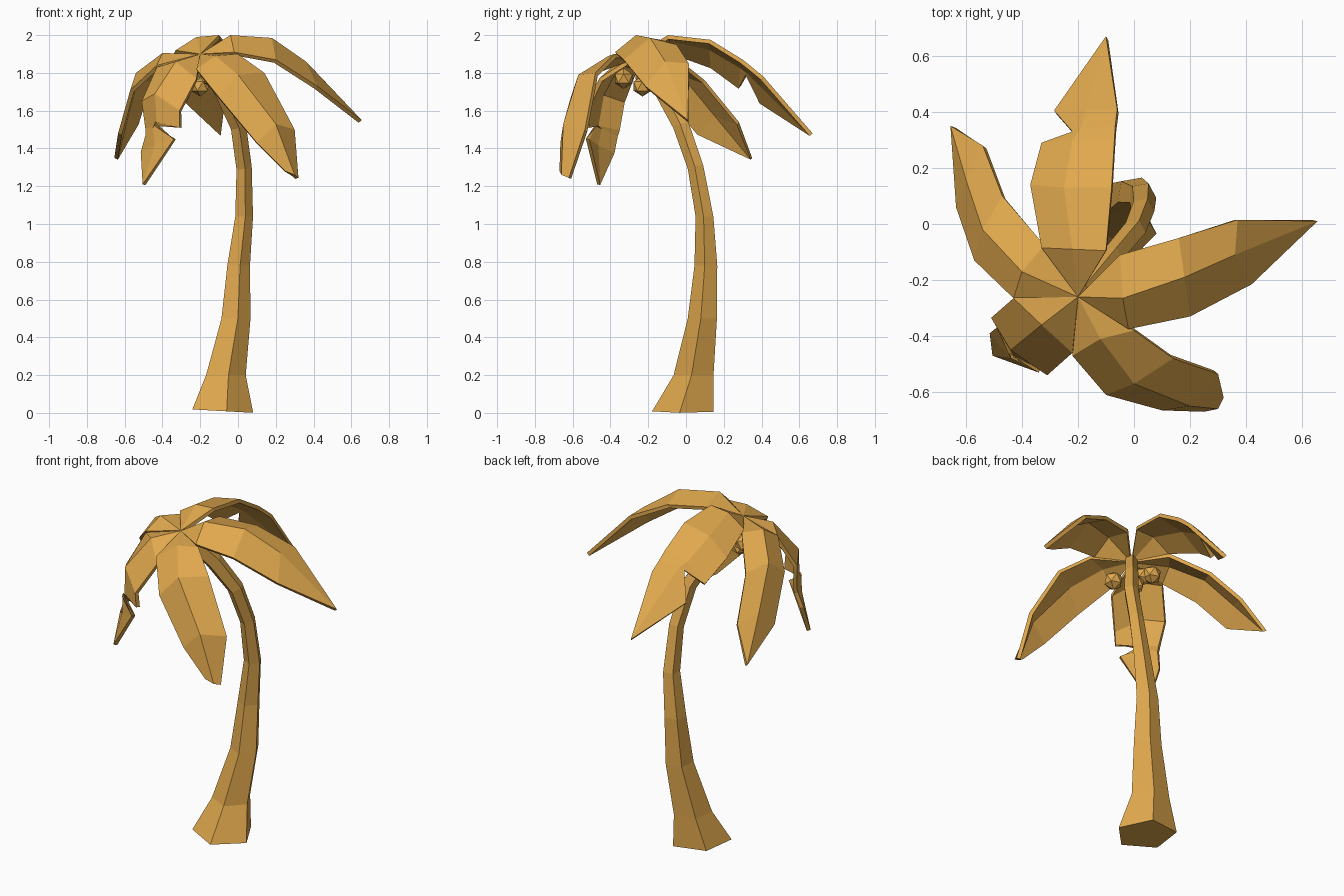
import bpy, bmesh, math

tan = bpy.data.materials.new("golden_tan")
tan.diffuse_color = (0.74, 0.39, 0.075, 1)


def finish(name, bm):
    mesh = bpy.data.meshes.new(name)
    bm.to_mesh(mesh)
    bm.free()
    mesh.materials.append(tan)
    ob = bpy.data.objects.new(name, mesh)
    bpy.context.collection.objects.link(ob)
    return ob


# Trunk: five-sided rings along a curved path (x, y, z, radius)
def make_trunk():
    path = [(-.09, -.01, .01, .172), (-.07, .045, .2, .112), (-.015, .09, .5, .082),
            (.0, .108, .78, .064), (.03, .1, 1.04, .05), (.03, .052, 1.3, .043),
            (.0, -.025, 1.52, .042), (-.08, -.12, 1.7, .04), (-.19, -.25, 1.88, .035)]
    bm = bmesh.new()
    rings = []
    for i, (x, y, z, r) in enumerate(path):
        ring = []
        for k in range(5):
            a = math.radians(-80 + 72 * k)
            dx, dy = r * math.cos(a), r * math.sin(a)
            # lean the rings with the curve, and tilt the foot slightly
            lean = (0, 0, 0, 0, 0, .3, .5, .8, .8)[i]
            tilt = -.055 * dx if i == 0 else lean * (dx * .6 + dy * .8)
            ring.append(bm.verts.new((x + dx, y + dy, z + tilt)))
        rings.append(ring)
    for a, b in zip(rings, rings[1:]):
        for k in range(5):
            j = (k + 1) % 5
            bm.faces.new((a[k], a[j], b[j], b[k]))
    bm.faces.new(rings[0][::-1])
    bm.faces.new(rings[-1])
    bmesh.ops.recalc_face_normals(bm, faces=bm.faces[:])
    finish("trunk", bm)


HUB = (-.2, -.26, 1.9)


# Frond: rows of left edge, ridge and right edge, starting at the hub
def make_frond(name, rows):
    bm = bmesh.new()
    grid = [[bm.verts.new(p) for p in row] for row in [(HUB,) * 3] + rows]
    for a, b in zip(grid, grid[1:]):
        for k in range(2):
            bm.faces.new((a[k], a[k + 1], b[k + 1], b[k]))
    bmesh.ops.remove_doubles(bm, verts=bm.verts[:], dist=.0005)
    bmesh.ops.recalc_face_normals(bm, faces=bm.faces[:])
    bm.normal_update()
    if sum(f.normal.z * f.calc_area() for f in bm.faces) < 0:
        bmesh.ops.reverse_faces(bm, faces=bm.faces[:])
    ob = finish(name, bm)
    mod = ob.modifiers.new("thickness", "SOLIDIFY")
    mod.thickness = .022
    mod.offset = -1


make_trunk()

# Back frond, with a notch torn from its left edge
make_frond("back_frond", [
    ((-.33, -.085, 1.92), (-.22, -.09, 1.99), (-.10, -.095, 2.0)),
    ((-.37, .14, 1.84), (-.25, .13, 1.94), (-.08, .13, 1.975)),
    ((-.33, .29, 1.73), (-.22, .30, 1.84), (-.07, .30, 1.87)),
    ((-.22, .33, 1.80), (-.19, .34, 1.81), (-.067, .35, 1.83)),
    ((-.285, .405, 1.65), (-.17, .41, 1.74), (-.06, .41, 1.78)),
    ((-.10, .67, 1.48),) * 3])

make_frond("right_frond", [
    ((-.05, -.11, 1.97), (-.04, -.265, 2.0), (-.02, -.375, 1.91)),
    ((.16, -.05, 1.95), (.18, -.19, 1.985), (.20, -.33, 1.87)),
    ((.37, .015, 1.85), (.36, -.11, 1.86), (.42, -.215, 1.73)),
    ((.655, .01, 1.55),) * 3])

make_frond("front_frond", [
    ((-.22, -.47, 1.82), (-.12, -.41, 1.89), (.0, -.38, 1.90)),
    ((-.10, -.61, 1.67), (.0, -.57, 1.79), (.14, -.48, 1.80)),
    ((.10, -.665, 1.43), (.20, -.65, 1.53), (.30, -.535, 1.50)),
    ((.25, -.67, 1.28), (.30, -.66, 1.26), (.32, -.62, 1.245))])

# Front left frond, torn almost through on its right edge
make_frond("torn_frond", [
    ((-.43, -.265, 1.83), (-.33, -.36, 1.86), (-.22, -.46, 1.77)),
    ((-.51, -.335, 1.65), (-.44, -.45, 1.69), (-.31, -.54, 1.60)),
    ((-.49, -.36, 1.50), (-.43, -.47, 1.53), (-.31, -.53, 1.51)),
    ((-.49, -.37, 1.47), (-.45, -.46, 1.51), (-.44, -.47, 1.54)),
    ((-.515, -.39, 1.38), (-.44, -.48, 1.42), (-.34, -.53, 1.45)),
    ((-.505, -.47, 1.21),) * 3])

make_frond("left_frond", [
    ((-.32, -.075, 1.90), (-.40, -.17, 1.905), (-.43, -.265, 1.84)),
    ((-.47, .10, 1.76), (-.54, -.02, 1.80), (-.57, -.13, 1.71)),
    ((-.54, .28, 1.54), (-.60, .16, 1.58), (-.635, .06, 1.48)),
    ((-.655, .35, 1.35),) * 3])

# Coconuts hanging under the crown
for i, pos in enumerate([(-.13, -.33, 1.77), (-.20, -.23, 1.73),
                         (-.27, -.17, 1.79), (-.24, -.22, 1.79)]):
    bm = bmesh.new()
    bmesh.ops.create_icosphere(bm, subdivisions=1, radius=.055)
    bmesh.ops.translate(bm, verts=bm.verts[:], vec=pos)
    finish(f"coconut_{i + 1}", bm)
